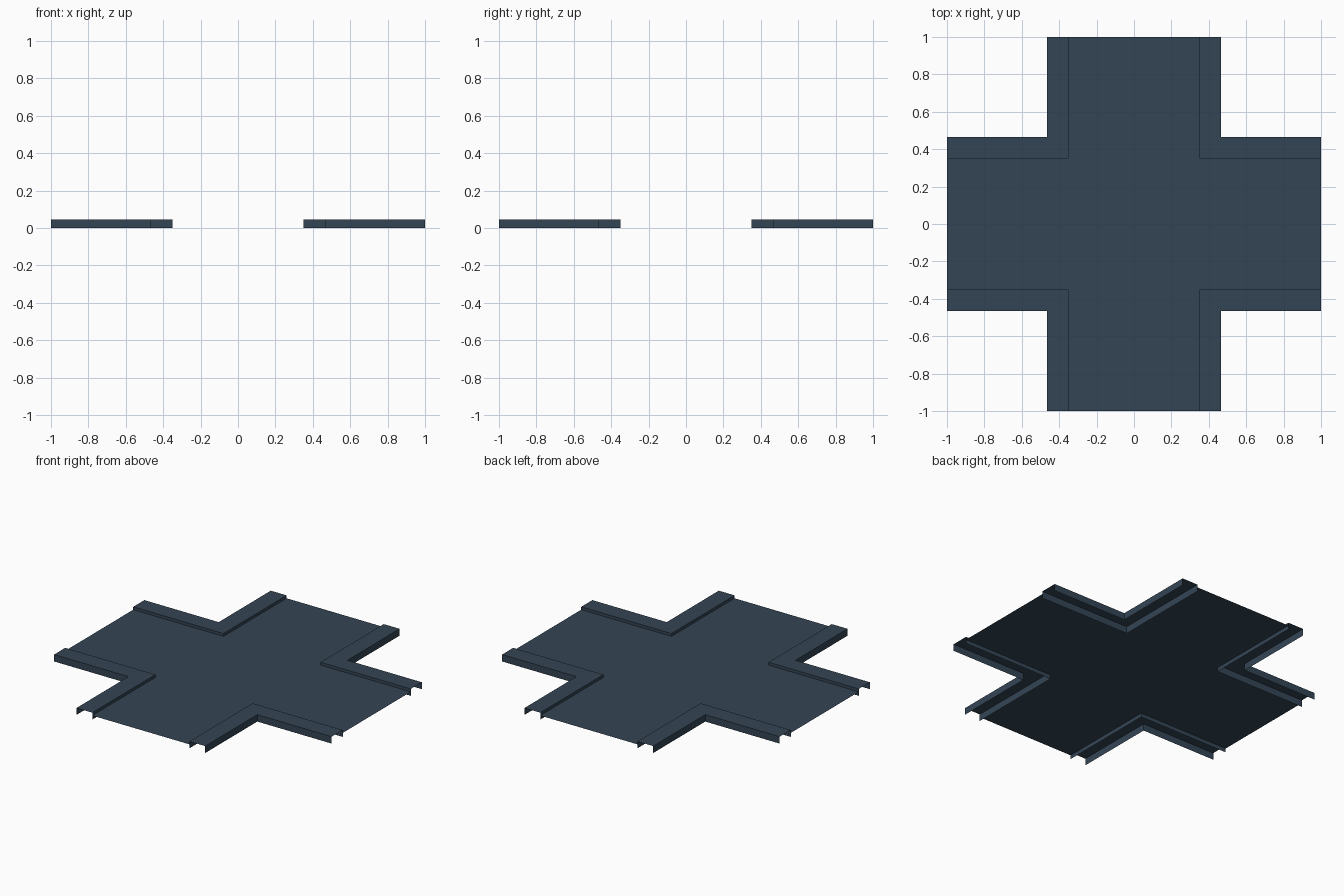
import bpy, math
from mathutils import Matrix, Vector

if "Cube" in bpy.data.objects:
    bpy.data.objects.remove(bpy.data.objects["Cube"])

INNER, OUTER, END = 0.35, 0.464, 1.0   # kerb faces and arm length
ROAD_Z, KERB_Z = 0.026, 0.045

slate = bpy.data.materials.new("dark slate")
slate.diffuse_color = (0.034, 0.060, 0.091, 1)
slate.use_nodes = True
slate.node_tree.nodes["Principled BSDF"].inputs["Base Color"].default_value = slate.diffuse_color


def add_mesh(name, verts, faces):
    me = bpy.data.meshes.new(name)
    me.from_pydata(verts, [], faces)
    me.materials.append(slate)
    ob = bpy.data.objects.new(name, me)
    bpy.context.collection.objects.link(ob)
    return ob


# Road surface: thin cross-shaped sheet, one centre square and four arms
i, e = INNER, END
plan = [(i, -i), (i, i), (-i, i), (-i, -i)]
verts = [(x, y, ROAD_Z) for x, y in plan]
faces = [(0, 1, 2, 3)]
for k in range(4):
    rot = Matrix.Rotation(k * math.pi / 2, 3, 'Z')
    n = len(verts)
    verts += [rot @ Vector((e, -i, ROAD_Z)), rot @ Vector((e, i, ROAD_Z))]
    faces.append((k, n, n + 1, (k + 1) % 4))
add_mesh("road_surface", verts, faces)

# Pavements: open channel profile swept round each L-shaped corner
profile = [(INNER, 0), (INNER, KERB_Z), (OUTER, KERB_Z), (OUTER, 0)]
for k, corner in enumerate(("back_right", "back_left", "front_left", "front_right")):
    rot = Matrix.Rotation(k * math.pi / 2, 3, 'Z')
    verts = []
    for d, z in profile:
        verts += [rot @ Vector(p) for p in ((END, d, z), (d, d, z), (d, END, z))]
    faces = []
    for r in range(3):
        for s in range(2):
            a = r * 3 + s
            faces.append((a, a + 3, a + 4, a + 1)[::-1])
    add_mesh("pavement_" + corner, verts, faces)
